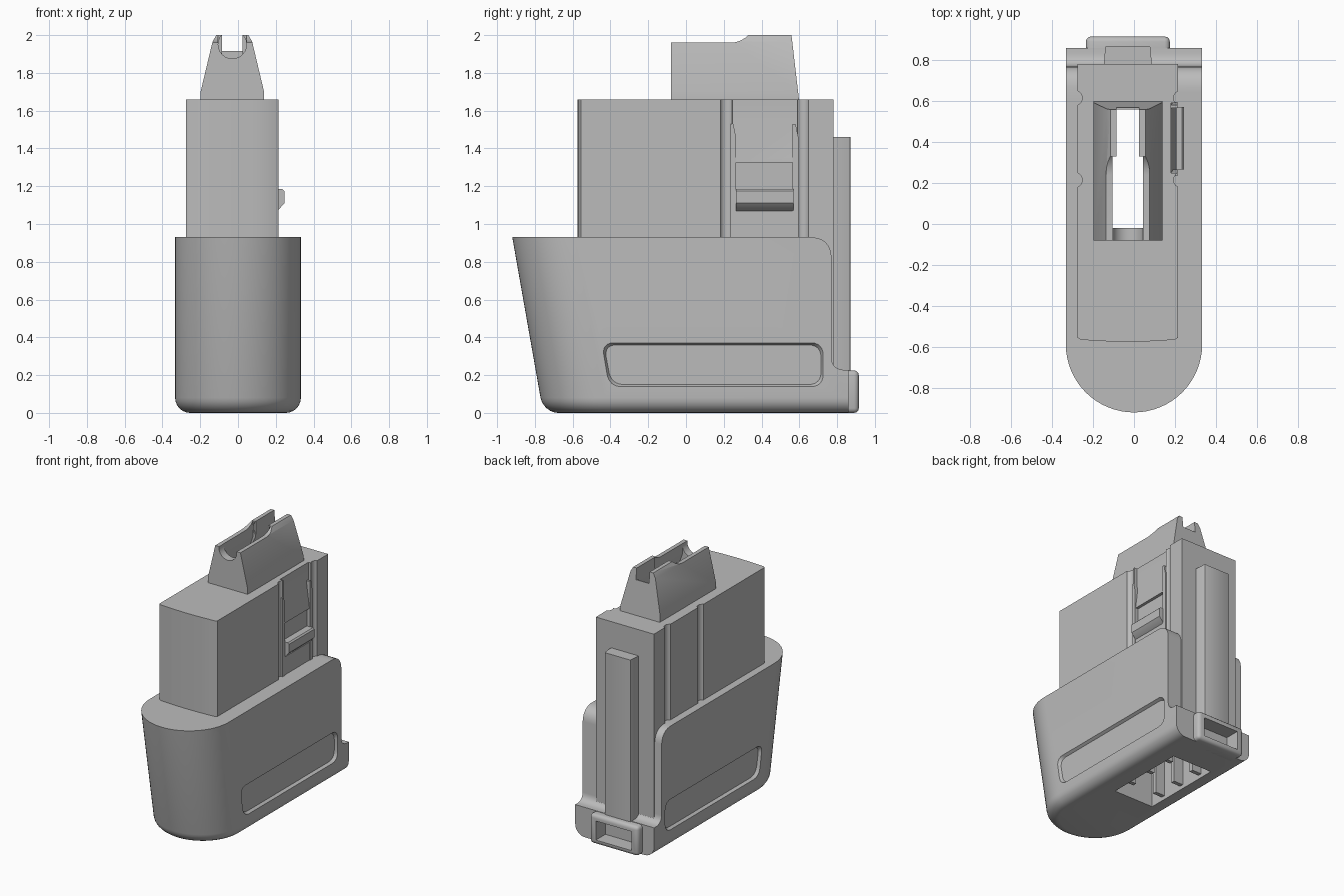
import bpy, bmesh, math
from mathutils import Vector

cube = bpy.data.objects.get("Cube")
if cube:
    bpy.data.objects.remove(cube, do_unlink=True)

grey = bpy.data.materials.new("plain grey")
grey.use_nodes = True
COLOR = (0.5, 0.5, 0.5, 1)
grey.diffuse_color = COLOR
grey.node_tree.nodes["Principled BSDF"].inputs["Base Color"].default_value = COLOR
MID = -0.03  # centre line of the inner body and feed tower


def loft(name, rings):
    """Closed skin through equal-length rings of points."""
    bm = bmesh.new()
    rows = [[bm.verts.new(p) for p in ring] for ring in rings]
    n = len(rows[0])
    for a, b in zip(rows, rows[1:]):
        for i in range(n):
            bm.faces.new((a[i], a[(i + 1) % n], b[(i + 1) % n], b[i]))
    bm.faces.new(rows[0][::-1])
    bm.faces.new(rows[-1])
    bmesh.ops.recalc_face_normals(bm, faces=bm.faces)
    mesh = bpy.data.meshes.new(name)
    bm.to_mesh(mesh)
    bm.free()
    mesh.materials.append(grey)
    obj = bpy.data.objects.new(name, mesh)
    bpy.context.collection.objects.link(obj)
    return obj


def prism(name, axis, profile, lo, hi):
    """Extrude a 2D profile along x, y or z."""
    def put(p, t):
        return {"x": (t, p[0], p[1]), "y": (p[0], t, p[1]), "z": (p[0], p[1], t)}[axis]
    return loft(name, [[put(p, t) for p in profile] for t in (lo, hi)])


def box(name, x, y, z):
    return prism(name, "z", [(x[0], y[0]), (x[1], y[0]), (x[1], y[1]), (x[0], y[1])], *z)


def rounded(corners, radius, steps=6):
    """Round profile corners; radius is one number or one per corner."""
    pts = [Vector(c) for c in corners]
    out = []
    for i, p in enumerate(pts):
        r = radius[i] if isinstance(radius, list) else radius
        if r == 0:
            out.append(p)
            continue
        a = p + (pts[i - 1] - p).normalized() * r
        b = p + (pts[(i + 1) % len(pts)] - p).normalized() * r
        for k in range(steps + 1):
            t = k / steps
            out.append(a * (1 - t) ** 2 + p * 2 * t * (1 - t) * 0.85
                       + (a + b) * 0.15 * t * (1 - t) + b * t * t)
    return out


def circle(cx, cy, r, n=24):
    return [(cx + r * math.cos(math.tau * i / n), cy + r * math.sin(math.tau * i / n))
            for i in range(n)]


def apply_mods(obj):
    bpy.context.view_layer.update()
    graph = bpy.context.evaluated_depsgraph_get()
    mesh = bpy.data.meshes.new_from_object(obj.evaluated_get(graph))
    obj.modifiers.clear()
    obj.data = mesh


def cut(targets, *cutters):
    for obj in targets:
        for c in cutters:
            mod = obj.modifiers.new("cut", "BOOLEAN")
            mod.operation = "DIFFERENCE"
            mod.solver = "EXACT"
            mod.object = c
        apply_mods(obj)
    for c in cutters:
        bpy.data.objects.remove(c, do_unlink=True)


def bevel(obj, width, segments=3):
    mod = obj.modifiers.new("bevel", "BEVEL")
    mod.width, mod.segments = width, segments
    mod.limit_method = "ANGLE"
    apply_mods(obj)


# Base sleeve: round leaning nose, rolled bottom edge
HALF, TOP, ROLL = 0.333, 0.93, 0.08
rings = []
levels = [ROLL * (1 - math.cos(math.radians(a))) for a in range(0, 91, 15)] + [TOP]
for z in levels:
    inset = ROLL - math.sqrt(max(0, ROLL ** 2 - max(0, ROLL - z) ** 2))
    w = HALF - inset
    cy = HALF - 0.756 - 0.176 * z
    arc = [(w * math.cos(math.pi * i / 32), cy - w * math.sin(math.pi * i / 32), z)
           for i in range(33)]
    rings.append(arc + [(-w, 0.86, z), (w, 0.86, z)])
base = loft("base_sleeve", rings)

# Rear edge of the sleeve steps in above the lip
rear = rounded([(0.6, 1.1), (0.6, 0.93), (0.77, 0.93), (0.77, 0.228), (1.1, 0.228), (1.1, 1.1)],
               [0, 0, 0.1, 0.06, 0, 0])
cut([base], prism("rear_cutter", "x", rear, -1, 1))

# Long shallow side recesses with sloped rims
for side in (1, -1):
    def slot(grow):
        return rounded([(-0.435 - grow, 0.36 + grow), (-0.395 - grow, 0.15 - grow),
                        (0.715 + grow, 0.15 - grow), (0.715 + grow, 0.36 + grow)], 0.06)
    layers = [(0.312, 0), (0.338, 0.014)]
    cut([base], loft("slot_cutter", [[(side * x, p[0], p[1]) for p in slot(g)]
                                     for x, g in layers]))

# Rear lip with a window
lip = box("rear_lip", (MID - 0.205, MID + 0.205), (0.78, 0.915), (0, 0.225))
bevel(lip, 0.025)
cut([lip, base], box("lip_cutter", (MID - 0.15, MID + 0.15), (0.80, 1.0), (0.035, 0.18)))

# Inner body with a slightly bowed front
half_front = [(0.245, 0.78), (0.245, -0.555), (0.23, -0.565), (0.12, -0.572)]
outline = ([(MID + x, y) for x, y in half_front] + [(MID, -0.575)]
           + [(MID - x, y) for x, y in reversed(half_front)])
body = prism("inner_body", "z", outline, 0.04, 1.66)

# Vertical grooves on both sides
for side in (1, -1):
    for y in (0.215, 0.615):
        cut([body], prism("groove_cutter", "z", circle(MID + side * 0.26, y, 0.037), 0.9, 1.8))

# Left panel: shallow bed, sloped scoop above, pocket over the catch
cut([body], box("bed_cutter", (0.207, 0.4), (0.24, 0.59), (0.9, 1.8)))
scoop = [(0.207, 1.33), (0.18, 1.54), (0.18, 1.8), (0.4, 1.8), (0.4, 1.33)]
cut([body], prism("scoop_cutter", "y", scoop, 0.25, 0.59))
cut([body], box("pocket_cutter", (0.185, 0.4), (0.265, 0.57), (1.17, 1.325)))
for y in (0.25, 0.58):
    prism("panel_cheek", "x", [(y - 0.015, 0.93), (y + 0.015, 0.93), (y + 0.015, 1.46),
                               (y, 1.53), (y - 0.015, 1.53)], 0.17, 0.212)
catch = [(0.18, 1.06), (0.21, 1.07), (0.245, 1.11), (0.245, 1.175), (0.235, 1.185), (0.18, 1.185)]
prism("catch", "y", catch, 0.265, 0.57)

# Rear spine
prism("rear_spine", "z", rounded([(MID - 0.118, 0.76), (MID - 0.11, 0.87), (MID + 0.11, 0.87),
                                  (MID + 0.118, 0.76)], [0, 0.01, 0.01, 0], 2), 0.2, 1.46)

# Feed tower: tapered section, stepped top, leaning back
half_tower = [(0.168, 1.64), (0.168, 1.70), (0.105, 1.965), (0.085, 2.0)]
section = ([(MID + x, z) for x, z in half_tower]
           + [(MID - x, z) for x, z in reversed(half_tower)])
tower = prism("feed_tower", "y", section, -0.08, 0.64)
step = rounded([(-0.2, 2.2), (-0.2, 1.96), (0.29, 1.96), (0.34, 2.01), (0.34, 2.2)],
               [0, 0, 0.05, 0, 0])
cut([tower], prism("step_cutter", "x", step, -1, 1),
    prism("back_cutter", "x", [(0.605, 1.6), (0.555, 2.03), (0.8, 2.03), (0.8, 1.6)], -1, 1))


def channel(name, w, y0, y1):
    half = [(0.13, 1.55), (0.13, 1.72), (w, 1.88), (w, 2.2)]
    return prism(name, "y", [(MID + x, z) for x, z in half]
                 + [(MID - x, z) for x, z in reversed(half)], y0, y1)


cut([tower, body], channel("front_channel", 0.075, -0.02, 0.33),
    channel("rear_channel", 0.055, 0.32, 0.56))
cut([tower], prism("mouth_cutter", "y", circle(MID, 1.95, 0.075), -0.2, 0.34),
    box("notch_cutter", (MID - 0.055, MID + 0.055), (0.5, 0.8), (1.915, 2.2)))

# Open well through the floor, with guide fins
cut([base, body], box("well_cutter", (MID - 0.17, MID + 0.17), (-0.04, 0.6), (-0.1, 1.6)))
for side in (1, -1):
    for y in (0.08, 0.28, 0.48):
        xs = sorted((MID + side * 0.09, MID + side * 0.18))
        box("guide_fin", xs, (y - 0.015, y + 0.015), (0.03, 1.2))

# Smooth shading with sharp edges kept
for obj in bpy.context.scene.objects:
    obj.select_set(obj.type == "MESH")
    if obj.type == "MESH":
        bpy.context.view_layer.objects.active = obj
bpy.ops.object.shade_smooth_by_angle(angle=math.radians(32))
